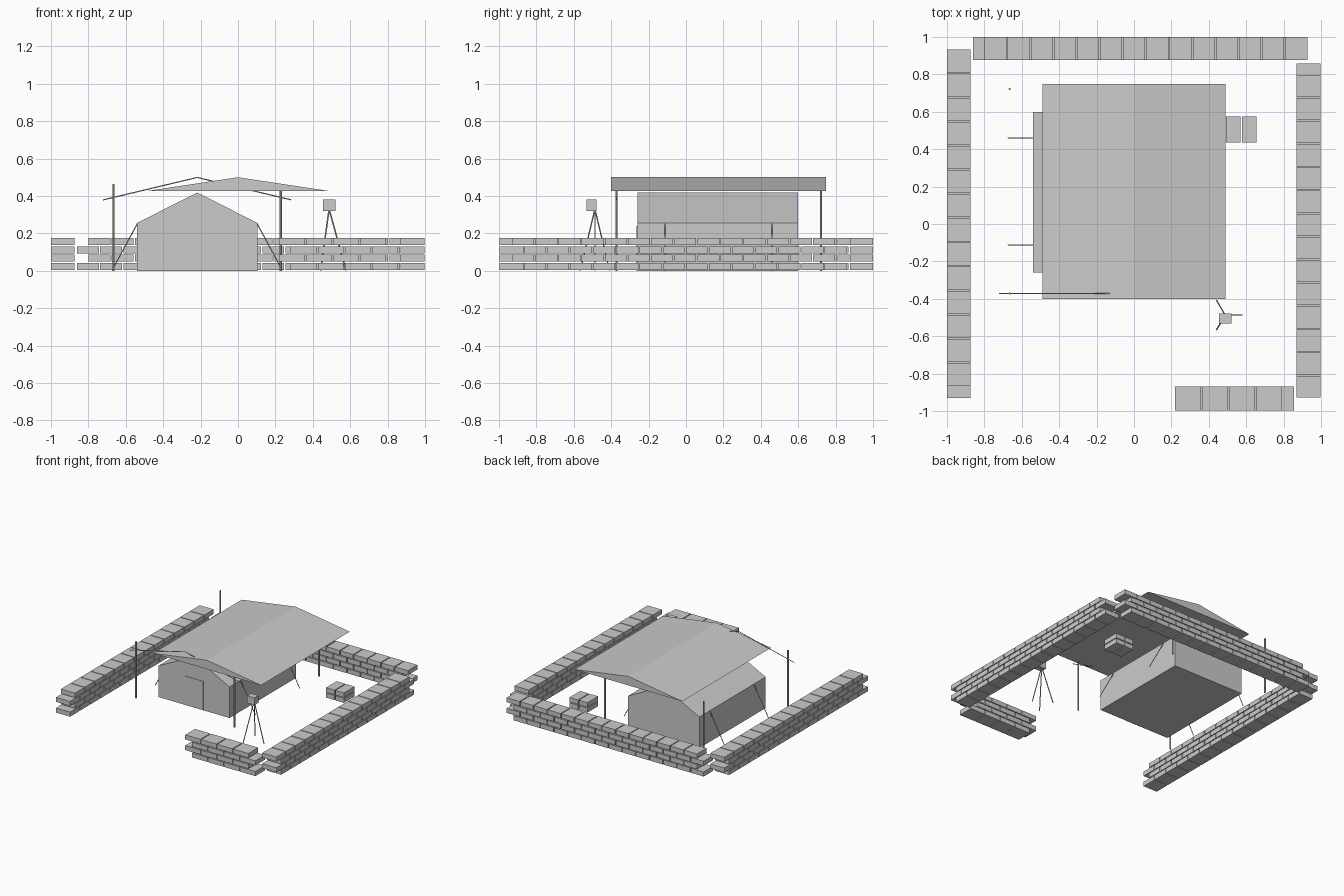
import bpy, bmesh, math
from mathutils import Vector, Matrix

if "Cube" in bpy.data.objects:
    bpy.data.objects.remove(bpy.data.objects["Cube"])

grey = bpy.data.materials.new("plain grey")
grey.diffuse_color = (0.6, 0.6, 0.6, 1)
grey.use_nodes = True
grey.node_tree.nodes["Principled BSDF"].inputs["Base Color"].default_value = grey.diffuse_color


def finish(name, bm):
    bmesh.ops.recalc_face_normals(bm, faces=bm.faces)
    me = bpy.data.meshes.new(name)
    bm.to_mesh(me)
    bm.free()
    me.materials.append(grey)
    ob = bpy.data.objects.new(name, me)
    bpy.context.collection.objects.link(ob)
    return ob


def add_box(bm, lo, hi):
    lo, hi = Vector(lo), Vector(hi)
    m = Matrix.Translation((lo + hi) / 2) @ Matrix.Diagonal((*(hi - lo), 1))
    bmesh.ops.create_cube(bm, size=1, matrix=m)


def add_rod(bm, a, b, r, sides=8):
    a, b = Vector(a), Vector(b)
    d = b - a
    m = Matrix.Translation((a + b) / 2) @ d.to_track_quat('Z', 'Y').to_matrix().to_4x4()
    bmesh.ops.create_cone(bm, cap_ends=True, segments=sides, radius1=r, radius2=r,
                          depth=d.length, matrix=m)


def prism(name, profile, y0, y1):
    """Extrude an (x, z) outline along y."""
    bm = bmesh.new()
    f = bm.faces.new([bm.verts.new((x, y0, z)) for x, z in profile])
    ext = bmesh.ops.extrude_face_region(bm, geom=[f])['geom']
    bmesh.ops.translate(bm, vec=(0, y1 - y0, 0),
                        verts=[v for v in ext if isinstance(v, bmesh.types.BMVert)])
    return finish(name, bm)


def block_wall(name, axis, c0, c1, starts, pitch, count, rows=4):
    """Rows of separate blocks; starts = first block position on even / odd rows."""
    bm = bmesh.new()
    g = 0.0035
    for r in range(rows):
        z0 = 0.005 + r * 0.0438
        for i in range(count):
            s = starts[r % 2] + i * pitch
            a, b = s + g, s + pitch - g
            if axis == 'x':
                add_box(bm, (a, c0, z0), (b, c1, z0 + 0.0375))
            else:
                add_box(bm, (c0, a, z0), (c1, b, z0 + 0.0375))
    return finish(name, bm)


# Perimeter walls, open at the front left
block_wall("left_wall", 'y', -1.0, -0.873, (-0.933, -0.87), 0.129, 14)
block_wall("right_wall", 'y', 0.87, 0.998, (-0.87, -0.932), 0.1237, 14)
block_wall("back_wall", 'x', 0.877, 1.0, (-0.864, -0.803), 0.1238, 14)
block_wall("front_wall", 'x', -0.996, -0.87, (0.278, 0.215), 0.145, 4)
# Small block stack beside the tent
block_wall("block_stack", 'x', 0.437, 0.575, (0.488, 0.488), 0.085, 2, rows=2)

# Tent with a door panel
CX = -0.218
prism("tent", [(CX - 0.323, 0), (CX + 0.323, 0), (CX + 0.323, 0.255),
               (CX, 0.418), (CX - 0.323, 0.255)], -0.26, 0.6)
bm = bmesh.new()
add_box(bm, (CX - 0.075, -0.264, 0.002), (CX + 0.085, -0.259, 0.238))
finish("tent_door", bm)

# Canopy over the tent
prism("canopy", [(-0.49, 0.426), (0.49, 0.426), (0, 0.5)], -0.402, 0.748)

# Canopy poles
bm = bmesh.new()
for x in (CX - 0.447, CX + 0.447):
    for y in (-0.372, 0.722):
        add_rod(bm, (x, y, 0), (x, y, 0.465), 0.006)
finish("canopy_poles", bm)

# Front ridge line
bm = bmesh.new()
for s in (-1, 1):
    add_rod(bm, (CX, -0.371, 0.499), (CX + s * 0.503, -0.371, 0.379), 0.003, 6)
finish("front_line", bm)

# Guy ropes on both sides
bm = bmesh.new()
for s in (-1, 1):
    for y in (-0.112, 0.461):
        add_rod(bm, (CX + s * 0.32, y, 0.252), (CX + s * 0.455, y, 0.003), 0.003, 6)
finish("guy_ropes", bm)

# Lamp on a tripod
bm = bmesh.new()
for k in range(3):
    a = k * math.tau / 3
    add_rod(bm, (0.487, -0.487, 0.33),
            (0.487 + 0.09 * math.cos(a), -0.487 + 0.09 * math.sin(a), 0.002), 0.004, 6)
finish("tripod_legs", bm)
bm = bmesh.new()
add_box(bm, (0.455, -0.531, 0.32), (0.52, -0.478, 0.38))
finish("lamp_box", bm)
